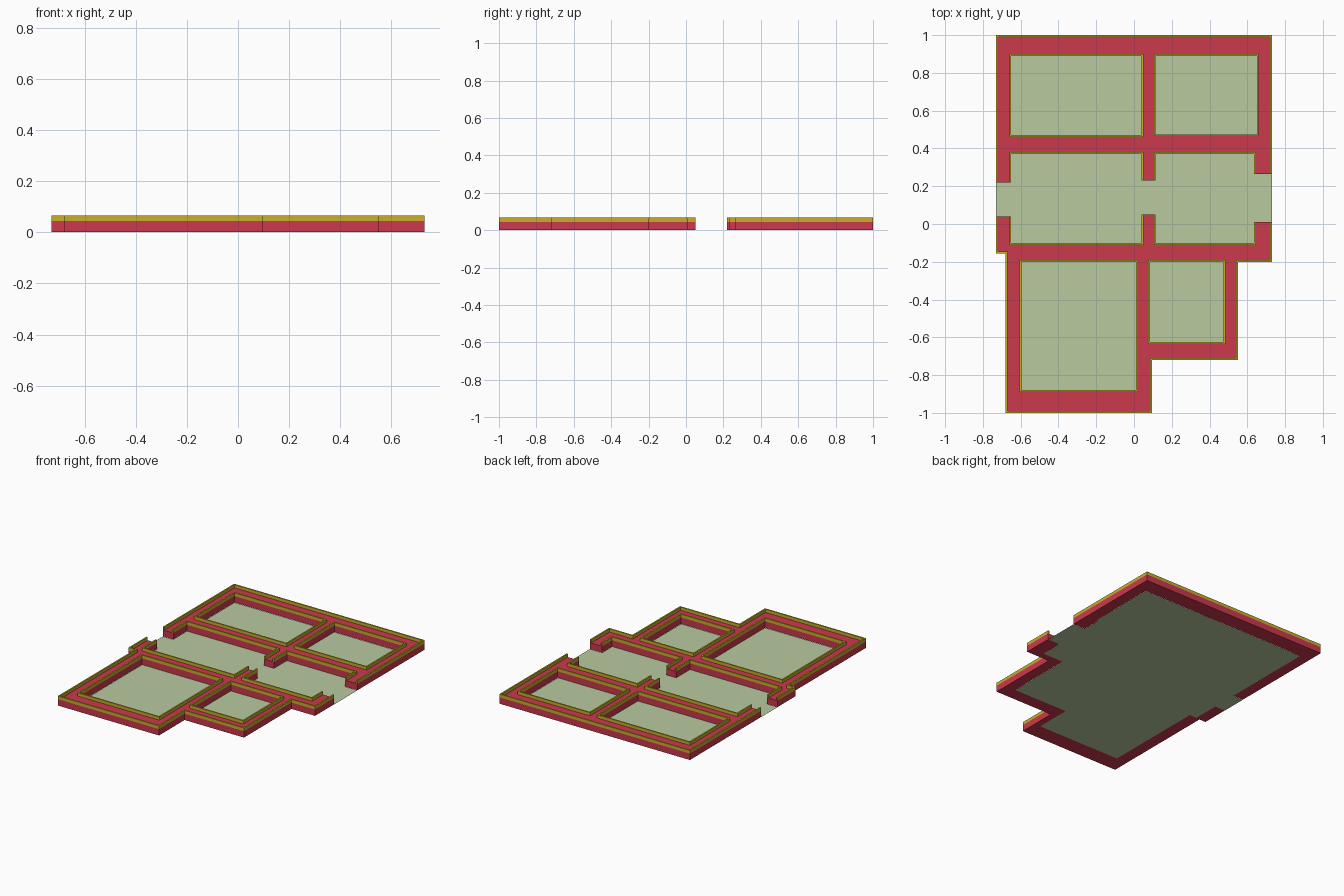
import bpy
import bmesh

if "Cube" in bpy.data.objects:
    bpy.data.objects.remove(bpy.data.objects["Cube"])

WALL_H, RIM_H, T = 0.045, 0.067, 0.01

# Rectangles as (x0, y0, x1, y1)
footprint = [(-0.73, -0.155, 0.73, 1.0), (-0.68, -0.2, 0.73, 0.0),
             (-0.68, -1.0, 0.095, -0.1), (0.0, -0.72, 0.55, -0.1)]
rooms = [(-0.65, 0.47, 0.04, 0.89), (0.115, 0.475, 0.65, 0.89),
         (-0.65, -0.1, 0.04, 0.37), (0.115, -0.1, 0.635, 0.37),
         (-0.595, -0.88, 0.01, -0.2), (0.085, -0.625, 0.475, -0.2)]
gaps = [(-0.73, 0.04, -0.65, 0.22), (0.04, 0.05, 0.115, 0.23),
        (0.635, 0.01, 0.73, 0.265)]
floor_rects = [(-0.65, -0.15, 0.635, 0.89), (0.6, 0.4, 0.65, 0.89),
               (-0.595, -0.88, 0.05, -0.1), (0.01, -0.625, 0.475, -0.1),
               gaps[0], gaps[2]]


def hit(rects, x, y):
    return any(a < x < c and b < y < d for a, b, c, d in rects)


def is_wall(x, y):
    return hit(footprint, x, y) and not hit(rooms, x, y) and not hit(gaps, x, y)


def is_rim(x, y):
    # wall points closer than T to open space; doorway ends stay open
    if not is_wall(x, y):
        return False
    for dx in (-T, 0, T):
        for dy in (-T, 0, T):
            px, py = x + dx, y + dy
            if not is_wall(px, py) and not hit(gaps, px, py):
                return True
    return False


def lines(rects, i, offsets):
    return sorted({round(r[k] + o, 4) for r in rects for k in (i, i + 2) for o in offsets})


def plan_object(name, test, rects, offsets, z, height, color):
    xs, ys = lines(rects, 0, offsets), lines(rects, 1, offsets)
    bm = bmesh.new()
    verts = {}

    def vert(x, y):
        if (x, y) not in verts:
            verts[(x, y)] = bm.verts.new((x, y, z))
        return verts[(x, y)]

    for x0, x1 in zip(xs, xs[1:]):
        for y0, y1 in zip(ys, ys[1:]):
            if test((x0 + x1) / 2, (y0 + y1) / 2):
                bm.faces.new([vert(x0, y0), vert(x1, y0), vert(x1, y1), vert(x0, y1)])
    if height:
        ret = bmesh.ops.extrude_face_region(bm, geom=bm.faces[:], use_keep_orig=True)
        top = [v for v in ret["geom"] if isinstance(v, bmesh.types.BMVert)]
        bmesh.ops.translate(bm, verts=top, vec=(0, 0, height))
        bmesh.ops.recalc_face_normals(bm, faces=bm.faces[:])
    mesh = bpy.data.meshes.new(name)
    bm.to_mesh(mesh)
    bm.free()
    mat = bpy.data.materials.new(name + "_color")
    mat.diffuse_color = color
    mat.use_nodes = True
    mat.node_tree.nodes["Principled BSDF"].inputs["Base Color"].default_value = mat.diffuse_color
    mesh.materials.append(mat)
    obj = bpy.data.objects.new(name, mesh)
    bpy.context.collection.objects.link(obj)
    return obj


everything = footprint + rooms + gaps

# Red walls with doorway gaps
plan_object("walls", is_wall, everything, (0,), 0.001, WALL_H - 0.001,
            (0.6, 0.04, 0.075, 1))
# Thin raised yellow rims along both sides of the walls
plan_object("wall_rims", is_rim, everything, (-T, 0, T), WALL_H, RIM_H - WALL_H,
            (0.58, 0.43, 0.025, 1))
# Pale green floor sheet
plan_object("floor", lambda x, y: hit(floor_rects, x, y), floor_rects, (0,), 0.0, 0,
            (0.48, 0.59, 0.35, 1))
